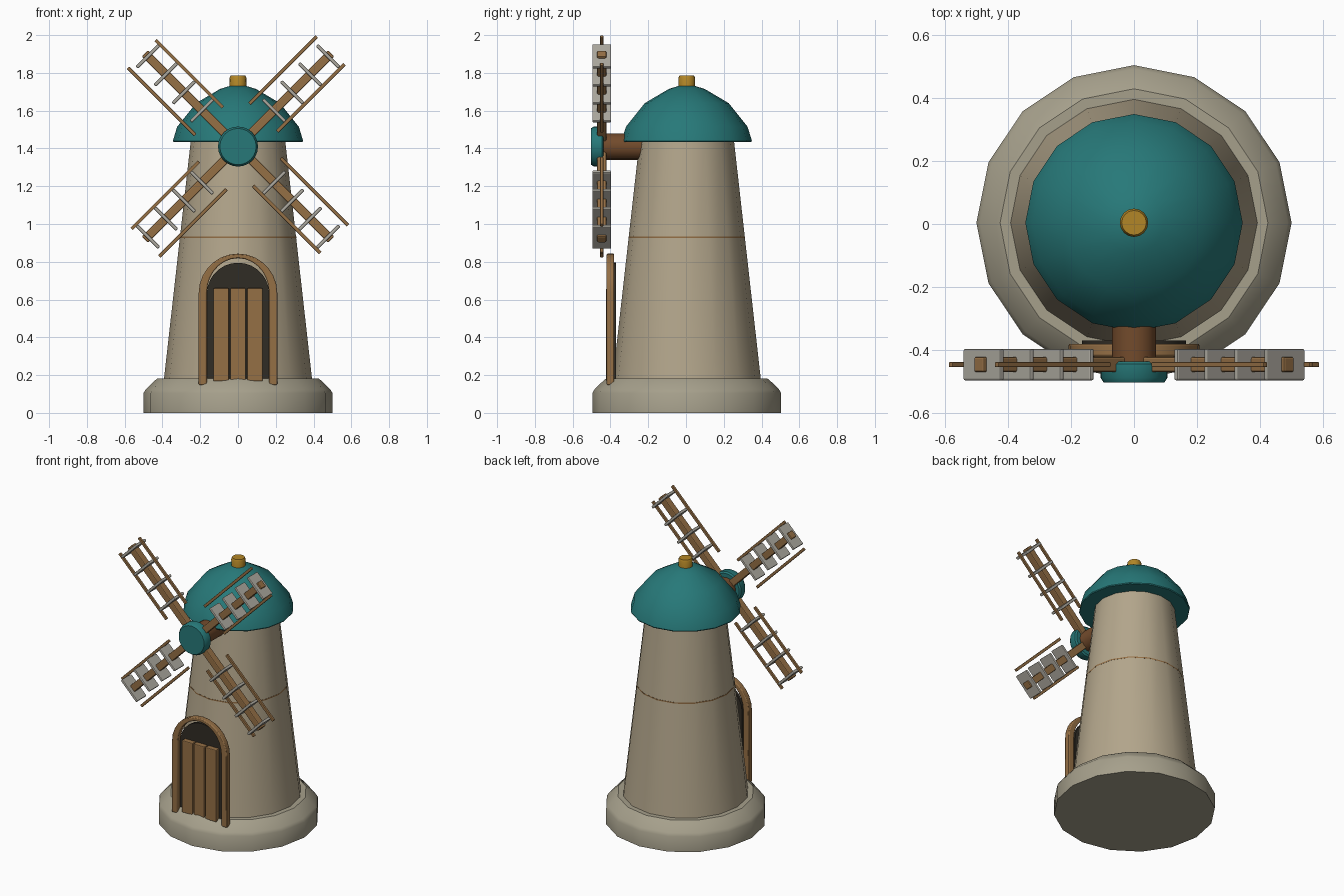
import bpy, bmesh, math
from mathutils import Matrix, Vector

if "Cube" in bpy.data.objects:
    bpy.data.objects.remove(bpy.data.objects["Cube"])

Y0 = 0.004                       # tower axis
HUB = Vector((0, -0.446, 1.41))  # sail centre


def material(name, rgb):
    m = bpy.data.materials.new(name)
    m.diffuse_color = (*rgb, 1)
    m.use_nodes = True
    m.node_tree.nodes["Principled BSDF"].inputs["Base Color"].default_value = m.diffuse_color
    return m


STONE = material("stone", (0.45, 0.38, 0.26))
BASE = material("base_stone", (0.38, 0.35, 0.26))
TEAL = material("teal", (0.02, 0.19, 0.19))
WOOD = material("wood", (0.30, 0.16, 0.06))
DARKWOOD = material("dark_wood", (0.17, 0.07, 0.025))
CLOTH = material("cloth", (0.42, 0.40, 0.35))
GOLD = material("gold", (0.45, 0.24, 0.02))
DARK = material("dark", (0.03, 0.025, 0.018))


def finish(name, bm, mat, bevel=0.0, smooth=None):
    bmesh.ops.recalc_face_normals(bm, faces=bm.faces)
    me = bpy.data.meshes.new(name)
    bm.to_mesh(me)
    bm.free()
    ob = bpy.data.objects.new(name, me)
    bpy.context.collection.objects.link(ob)
    me.materials.append(mat)
    if bevel:
        mod = ob.modifiers.new("bevel", 'BEVEL')
        mod.width, mod.segments = bevel, 2
        mod.limit_method, mod.angle_limit = 'ANGLE', math.radians(40)
    if smooth:
        bpy.ops.object.select_all(action='DESELECT')
        ob.select_set(True)
        bpy.context.view_layer.objects.active = ob
        bpy.ops.object.shade_smooth_by_angle(angle=math.radians(smooth))
    return ob


def lathe(name, profile, mat, sides=16, matrix=None, smooth=35):
    """Closed solid from (radius, height) points around z."""
    bm = bmesh.new()
    rings = []
    for r, z in profile:
        rings.append([bm.verts.new((r * math.cos(2 * math.pi * i / sides),
                                    r * math.sin(2 * math.pi * i / sides), z))
                      for i in range(sides)])
    for a, b in zip(rings, rings[1:]):
        for i in range(sides):
            j = (i + 1) % sides
            bm.faces.new((a[i], a[j], b[j], b[i]))
    bm.faces.new(rings[0])
    bm.faces.new(rings[-1])
    bm.transform(matrix or Matrix.Translation((0, Y0, 0)))
    return finish(name, bm, mat, smooth=smooth)


def box(name, lo, hi, mat, bevel=0.0, matrix=None):
    bm = bmesh.new()
    bmesh.ops.create_cube(bm, size=1)
    lo, hi = Vector(lo), Vector(hi)
    for v in bm.verts:
        v.co = Vector([(lo[k] + hi[k]) / 2 + v.co[k] * (hi[k] - lo[k]) for k in range(3)])
    if matrix:
        bm.transform(matrix)
    return finish(name, bm, mat, bevel)


def arch(rx, rz, spring, bottom, n=14):
    pts = [(rx, bottom)]
    pts += [(rx * math.cos(math.pi * i / n), spring + rz * math.sin(math.pi * i / n))
            for i in range(n + 1)]
    return pts + [(-rx, bottom)]


# base, tower, band, roof, finial
lathe("base", [(0.5, 0), (0.5, 0.105), (0.488, 0.125), (0.44, 0.172), (0.425, 0.183)], BASE)
lathe("tower", [(0.393, 0.17), (0.249, 1.45)], STONE)
lathe("tower_band", [(0.3085, 0.925), (0.3085, 0.933)], WOOD)
lathe("roof", [(0.342, 1.434), (0.345, 1.44), (0.322, 1.515), (0.222, 1.64),
               (0.095, 1.715), (0.03, 1.735)], TEAL)
lathe("finial", [(0.043, 1.70), (0.045, 1.773), (0.039, 1.785)], GOLD)

# axle and hub, pointing forward (local +z becomes -y)
forward = Matrix.Translation((0, 0, HUB.z)) @ Matrix.Rotation(math.pi / 2, 4, 'X')
lathe("axle", [(0.07, 0.15), (0.07, 0.446)], DARKWOOD, matrix=forward)
lathe("hub", [(0.096, 0.437), (0.106, 0.445), (0.106, 0.488), (0.096, 0.503)], TEAL,
      matrix=forward, sides=24)

# four sails: local x runs along the spar, local z across it
for k in range(4):
    m = Matrix.Translation(HUB) @ Matrix.Rotation(-math.radians(45 + 90 * k), 4, 'Y')
    box(f"sail_spar_{k}", (0.05, -0.024, -0.023), (0.697, 0.024, 0.023), WOOD, 0.006, m)
    for s, v in (("a", 0.117), ("b", -0.09)):
        box(f"sail_rail_{k}_{s}", (0.203, -0.008, v - 0.009), (0.707, 0.008, v + 0.009),
            WOOD, 0.003, m)
    for i in range(4):
        u = 0.27 + 0.135 * i
        box(f"sail_slat_{k}_{i}", (u - 0.009, -0.05, -0.083), (u + 0.009, 0.05, 0.083),
            CLOTH, 0.005, m)

# door frame: band between two arches
bm = bmesh.new()
outer, inner = arch(0.208, 0.208, 0.635, 0.148), arch(0.165, 0.184, 0.635, 0.148)
vo = [bm.verts.new((x, -0.42, z)) for x, z in outer]
vi = [bm.verts.new((x, -0.42, z)) for x, z in inner]
for i in range(len(vo) - 1):
    bm.faces.new((vo[i], vo[i + 1], vi[i + 1], vi[i]))
ext = bmesh.ops.extrude_face_region(bm, geom=bm.faces[:])
bmesh.ops.translate(bm, vec=(0, 0.04, 0),
                    verts=[g for g in ext["geom"] if isinstance(g, bmesh.types.BMVert)])
finish("door_frame", bm, WOOD, 0.006, 35)

# dark door recess
bm = bmesh.new()
f = bm.faces.new([bm.verts.new((x, -0.39, z)) for x, z in arch(0.165, 0.165, 0.63, 0.165)])
ext = bmesh.ops.extrude_face_region(bm, geom=[f])
bmesh.ops.translate(bm, vec=(0, 0.02, 0),
                    verts=[g for g in ext["geom"] if isinstance(g, bmesh.types.BMVert)])
finish("door_recess", bm, DARK, smooth=35)

# door planks
for i in (-1, 0, 1):
    x = 0.089 * i
    box(f"door_plank_{i + 2}", (x - 0.041, -0.423, 0.168), (x + 0.041, -0.385, 0.66), WOOD, 0.005)
